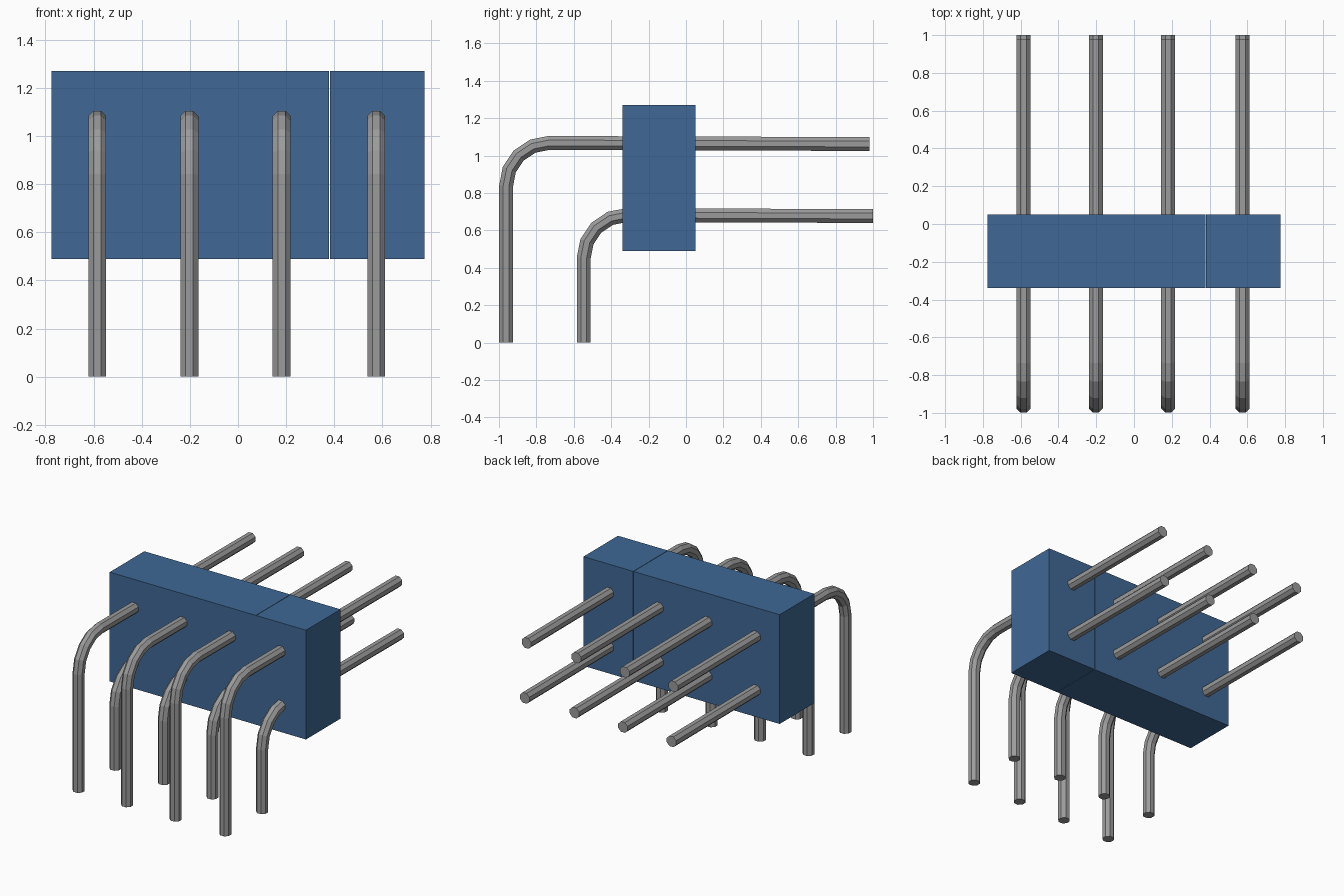
import bpy
import bmesh
import math
from mathutils import Vector

cube = bpy.data.objects.get("Cube")
if cube:
    bpy.data.objects.remove(cube, do_unlink=True)


def make_material(name, color):
    mat = bpy.data.materials.new(name)
    mat.use_nodes = True
    mat.diffuse_color = (*color, 1)
    bsdf = next(n for n in mat.node_tree.nodes if n.type == 'BSDF_PRINCIPLED')
    bsdf.inputs["Base Color"].default_value = (*color, 1)
    return mat


BLUE = make_material("blue plastic", (0.05, 0.14, 0.30))
GREY = make_material("grey metal", (0.33, 0.33, 0.33))


def finish(name, bm, mat):
    bmesh.ops.recalc_face_normals(bm, faces=bm.faces)
    mesh = bpy.data.meshes.new(name)
    bm.to_mesh(mesh)
    bm.free()
    mesh.materials.append(mat)
    obj = bpy.data.objects.new(name, mesh)
    bpy.context.collection.objects.link(obj)
    return obj


def add_box(name, lo, hi, mat):
    bm = bmesh.new()
    bmesh.ops.create_cube(bm, size=1)
    lo, hi = Vector(lo), Vector(hi)
    for v in bm.verts:
        v.co = (lo + hi) / 2 + v.co * (hi - lo)
    return finish(name, bm, mat)


def add_pin(name, x, tip_y, tip_z, top_z, leg_y, bend, radius=0.040, sides=8, steps=4):
    """Eight-sided wire swept from the rear tip, round the bend, down to the foot."""
    path = [Vector((x, tip_y, tip_z))]
    for i in range(steps + 1):
        a = math.pi / 2 * i / steps
        path.append(Vector((x, leg_y + bend * (1 - math.sin(a)),
                            top_z - bend * (1 - math.cos(a)))))
    path.append(Vector((x, leg_y, 0)))

    bm = bmesh.new()
    rings = []
    side = Vector((1, 0, 0))
    for i, p in enumerate(path):
        d_in = (p - path[i - 1]).normalized() if i else (path[1] - p).normalized()
        d_out = (path[i + 1] - p).normalized() if i < len(path) - 1 else d_in
        tangent = (d_in + d_out).normalized()
        miter = 1 / tangent.dot(d_in)
        up = side.cross(tangent) * miter
        ring = []
        for k in range(sides):
            a = 2 * math.pi * (k + 0.5) / sides
            ring.append(bm.verts.new(p + radius * (side * math.cos(a) + up * math.sin(a))))
        rings.append(ring)
    for r0, r1 in zip(rings, rings[1:]):
        for k in range(sides):
            n = (k + 1) % sides
            bm.faces.new((r0[k], r0[n], r1[n], r1[k]))
    bm.faces.new(rings[0])
    bm.faces.new(rings[-1])
    return finish(name, bm, GREY)


# Housing: a three-position block and a single block with a hairline seam
add_box("housing_main", (-0.775, -0.34, 0.49), (0.379, 0.05, 1.27), BLUE)
add_box("housing_end", (0.382, -0.34, 0.49), (0.775, 0.05, 1.27), BLUE)

# Two rows of right-angle pins
for i, x in enumerate((-0.585, -0.202, 0.181, 0.574), 1):
    add_pin(f"upper_pin_{i}", x, 0.98, 1.062, 1.068, -0.962, 0.23)
    add_pin(f"lower_pin_{i}", x, 1.0, 0.677, 0.682, -0.547, 0.23)
